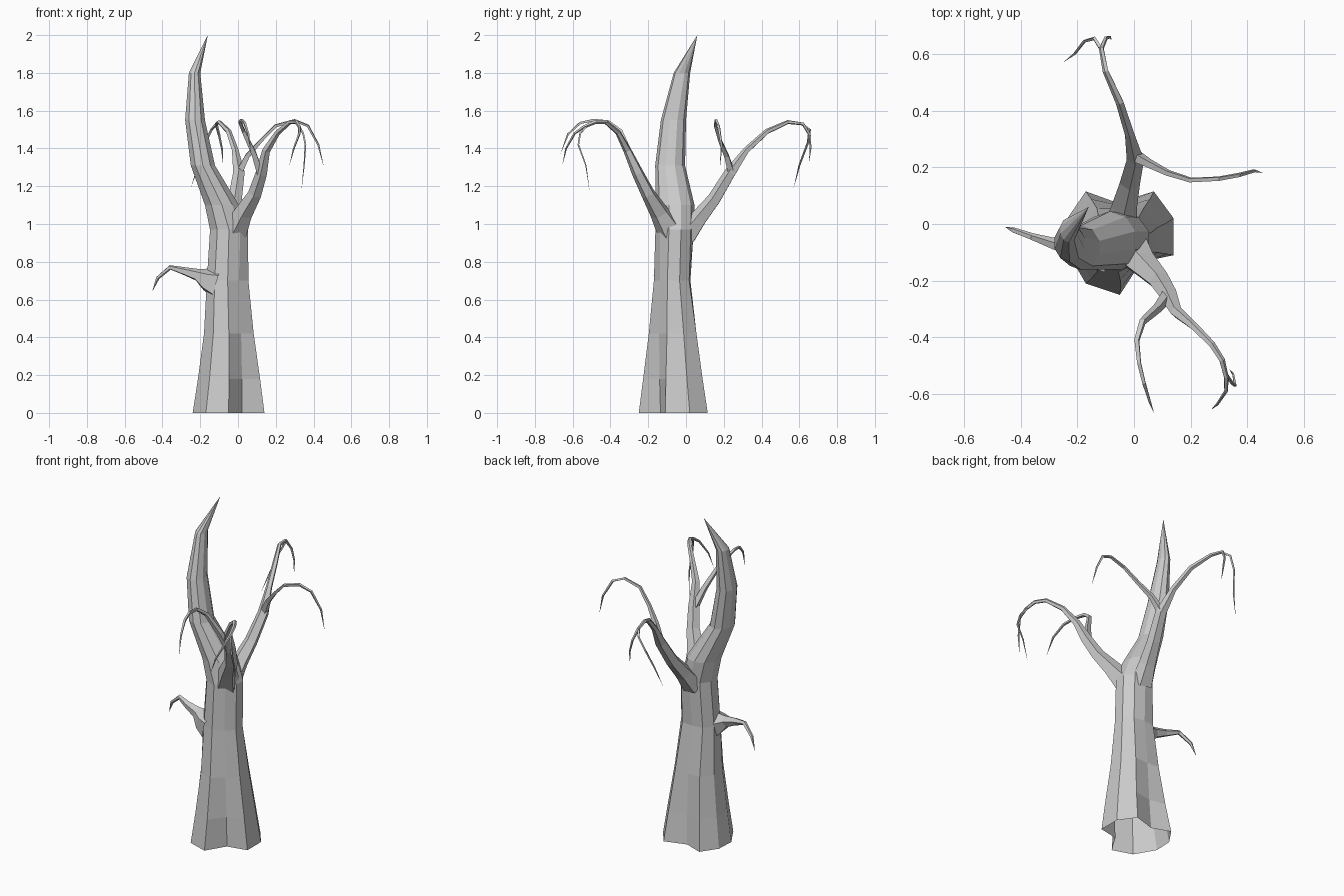
import bpy
from math import sin, cos, pi
from mathutils import Vector


def make_object(name, verts, faces):
    mesh = bpy.data.meshes.new(name)
    mesh.from_pydata(verts, [], faces)
    mesh.update()
    bpy.context.collection.objects.link(bpy.data.objects.new(name, mesh))


def skin(count, n):
    return [(r * n + k, r * n + (k + 1) % n, (r + 1) * n + (k + 1) % n, (r + 1) * n + k)
            for r in range(count - 1) for k in range(n)]


def limb(name, path, sides=4):
    """Tapered faceted tube through (x, y, z, radius), ending in a point."""
    pts = [Vector(p[:3]) for p in path]
    verts, normal = [], None
    for i, p in enumerate(pts[:-1]):
        t = (pts[i + 1] - pts[max(i - 1, 0)]).normalized()
        if normal is None:
            normal = t.orthogonal()
        normal = (normal - t * normal.dot(t)).normalized()
        side = t.cross(normal)
        for k in range(sides):
            a = 2 * pi * k / sides
            verts.append(p + (normal * cos(a) + side * sin(a)) * path[i][3])
    faces = skin(len(pts) - 1, sides)
    tip, last = len(verts), len(verts) - sides
    verts.append(pts[-1])
    faces += [(last + k, last + (k + 1) % sides, tip) for k in range(sides)]
    make_object(name, verts, faces)


# Trunk: fluted open base that rounds off and leans into the main spike
base = [(-.05, -.25), (.02, -.135), (.14, -.11), (.14, .02), (.07, .115),
        (-.06, .075), (-.17, .115), (-.235, .02), (-.24, -.09), (-.17, -.21)]
flute = [((x + .05) / .19, (y + .0675) / .1825) for x, y in base]
# z, x min, x max, y min, y max, roundness
rings = [(0, -.24, .14, -.25, .115, 0), (.18, -.212, .117, -.227, .094, .2),
         (.42, -.18, .083, -.197, .068, .5), (.7, -.165, .055, -.17, .03, .7),
         (.97, -.148, .053, -.162, .043, .9), (1.1, -.175, .005, -.16, .045, 1),
         (1.31, -.25, -.122, -.163, -.005, 1), (1.55, -.28, -.175, -.133, 0, 1),
         (1.8, -.26, -.2, -.065, .022, 1)]
n = len(base)
verts = []
for z, x0, x1, y0, y1, w in rings:
    for k, (fx, fy) in enumerate(flute):
        a = 2 * pi * k / n - pi / 2
        ux = fx * (1 - w) + cos(a) / .951 * w
        uy = fy * (1 - w) + sin(a) * w
        verts.append(((x0 + x1) / 2 + ux * (x1 - x0) / 2, (y0 + y1) / 2 + uy * (y1 - y0) / 2, z))
faces = skin(len(rings), n)
last = len(verts) - n
verts.append((-.16, .06, 2))
faces += [(last + k, last + (k + 1) % n, len(verts) - 1) for k in range(n)]
make_object("trunk", verts, faces)

# Front bough with its two drooping branches
limb("front_bough", [(-.02, -.08, .96, .075), (.03, -.14, 1.06, .052), (.09, -.2, 1.16, .038),
                     (.125, -.255, 1.27, .032), (.15, -.31, 1.39, .022), (.21, -.36, 1.485, .015),
                     (.275, -.425, 1.54, .012), (.31, -.48, 1.54, .011), (.325, -.54, 1.515, .009),
                     (.325, -.59, 1.48, .007), (.295, -.635, 1.4, .005), (.272, -.655, 1.31, 0)], 5)
limb("front_inner_branch", [(.12, -.25, 1.26, .024), (.085, -.295, 1.37, .018), (.03, -.345, 1.49, .013),
                            (.01, -.41, 1.54, .011), (.018, -.49, 1.55, .009), (.035, -.56, 1.535, .008),
                            (.055, -.625, 1.475, .006), (.07, -.665, 1.37, 0)])
limb("front_twig", [(.318, -.52, 1.525, .007), (.345, -.56, 1.48, .006), (.357, -.57, 1.42, .006),
                    (.35, -.53, 1.31, .004), (.335, -.51, 1.17, 0)])

# Back bough with its side branch and twig
limb("back_bough", [(-.05, .0, .94, .065), (-.035, .07, 1.03, .048), (-.015, .15, 1.13, .038),
                    (.005, .235, 1.27, .032), (-.015, .32, 1.39, .018), (-.05, .43, 1.49, .015),
                    (-.1, .54, 1.54, .011), (-.115, .62, 1.53, .009), (-.1, .655, 1.47, .007),
                    (-.085, .66, 1.4, .005), (-.08, .65, 1.32, 0)], 5)
limb("back_side_branch", [(.005, .24, 1.27, .024), (.05, .215, 1.36, .017), (.12, .18, 1.44, .012),
                          (.2, .155, 1.52, .01), (.3, .16, 1.548, .009), (.37, .173, 1.52, .008),
                          (.425, .188, 1.42, .006), (.455, .18, 1.3, 0)])
limb("back_twig", [(-.112, .61, 1.53, .008), (-.14, .655, 1.5, .007), (-.175, .645, 1.43, .006),
                   (-.21, .6, 1.31, .005), (-.25, .57, 1.19, 0)])

# Low stub branch on the left
limb("left_branch", [(-.115, -.09, .69, .09), (-.165, -.09, .705, .065), (-.215, -.08, .73, .034),
                     (-.285, -.07, .75, .022), (-.36, -.045, .77, .013), (-.425, -.022, .715, .01),
                     (-.455, -.01, .64, 0)], 5)
